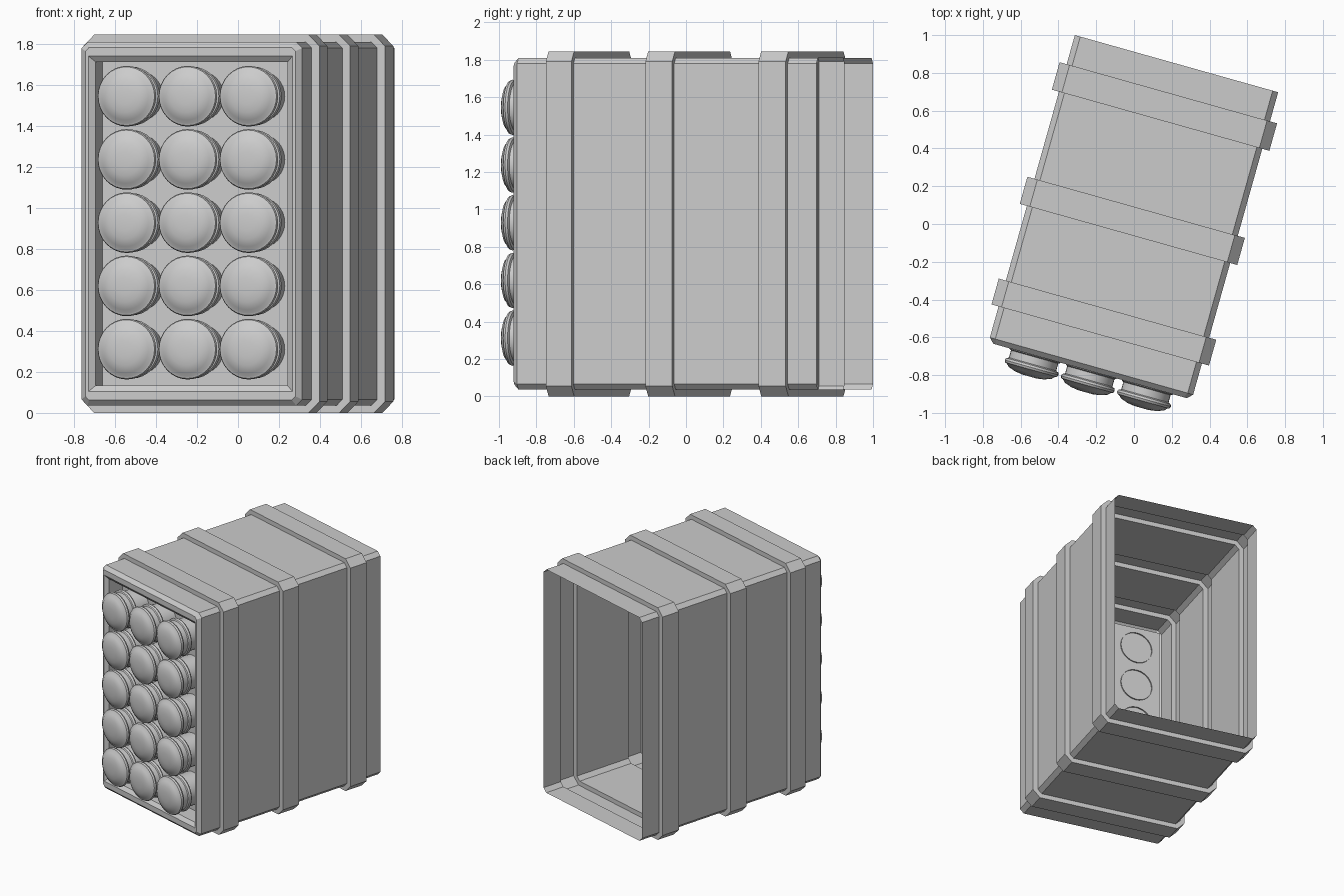
import bpy, bmesh, math
from mathutils import Matrix

if "Cube" in bpy.data.objects:
    bpy.data.objects.remove(bpy.data.objects["Cube"])

UC, ZC = -0.013, 0.9225                       # housing centre line
TURN = Matrix.Rotation(math.radians(-15.7), 4, 'Z')


def finish(bm, name):
    bmesh.ops.remove_doubles(bm, verts=bm.verts, dist=1e-4)
    bmesh.ops.recalc_face_normals(bm, faces=bm.faces)
    mesh = bpy.data.meshes.new(name)
    bm.to_mesh(mesh)
    bm.free()
    obj = bpy.data.objects.new(name, mesh)
    bpy.context.collection.objects.link(obj)
    obj.matrix_world = TURN
    return obj


def section(bm, v, w, h, c):
    """Rectangle with chamfered corners at depth v."""
    pts = [(w, h - c), (w - c, h), (c - w, h), (-w, h - c),
           (-w, c - h), (c - w, -h), (w - c, -h), (w, c - h)]
    return [bm.verts.new((UC + x, v, ZC + z)) for x, z in pts]


def bridge(bm, a, b):
    n = len(a)
    for i in range(n):
        j = (i + 1) % n
        bm.faces.new((a[i], a[j], b[j], b[i]))


# Housing: open-backed shell with three raised bands and a recessed front
BODY, BAND = (0.559, 0.887, 0.03), (0.598, 0.9225, 0.055)
rings = [(0.878, *BODY)]
for back, front in [(0.718, 0.567), (0.088, -0.061), (-0.472, -0.614)]:
    rings += [(back, *BODY), (back, *BAND), (front, *BAND), (front, *BODY)]
rings += [(-0.785, *BODY), (-0.812, 0.532, 0.86, 0.018),
          (-0.812, 0.517, 0.818, 0), (-0.79, 0.487, 0.79, 0),
          (-0.665, 0.487, 0.79, 0)]
bm = bmesh.new()
loops = [section(bm, *r) for r in rings]
for a, b in zip(loops, loops[1:]):
    bridge(bm, a, b)
bm.faces.new(loops[-1])
finish(bm, "housing")

# Lenses: lathed profile (radius, depth), tube with two rims and a domed front
PROFILE = [(0.122, -0.655), (0.122, -0.785), (0.139, -0.79), (0.144, -0.80),
           (0.139, -0.815), (0.13, -0.82), (0.13, -0.86), (0.143, -0.866),
           (0.148, -0.878), (0.143, -0.89), (0.133, -0.893), (0.117, -0.908),
           (0.08, -0.921), (0.04, -0.927)]
SIDES = 32


def lens(u, z, name):
    bm = bmesh.new()
    loops = []
    for r, v in PROFILE:
        loops.append([bm.verts.new((u + r * math.cos(t), v, z + r * math.sin(t)))
                      for t in (2 * math.pi * i / SIDES for i in range(SIDES))])
    for a, b in zip(loops, loops[1:]):
        bridge(bm, a, b)
    bm.faces.new(loops[-1])
    obj = finish(bm, name)
    bpy.ops.object.select_all(action='DESELECT')
    obj.select_set(True)
    bpy.context.view_layer.objects.active = obj
    bpy.ops.object.shade_smooth_by_angle(angle=math.radians(35))


for row in range(5):
    for col in range(3):
        lens(-0.007 + 0.309 * (col - 1), 0.928 + 0.3085 * (row - 2),
             f"lens_{row + 1}_{col + 1}")
